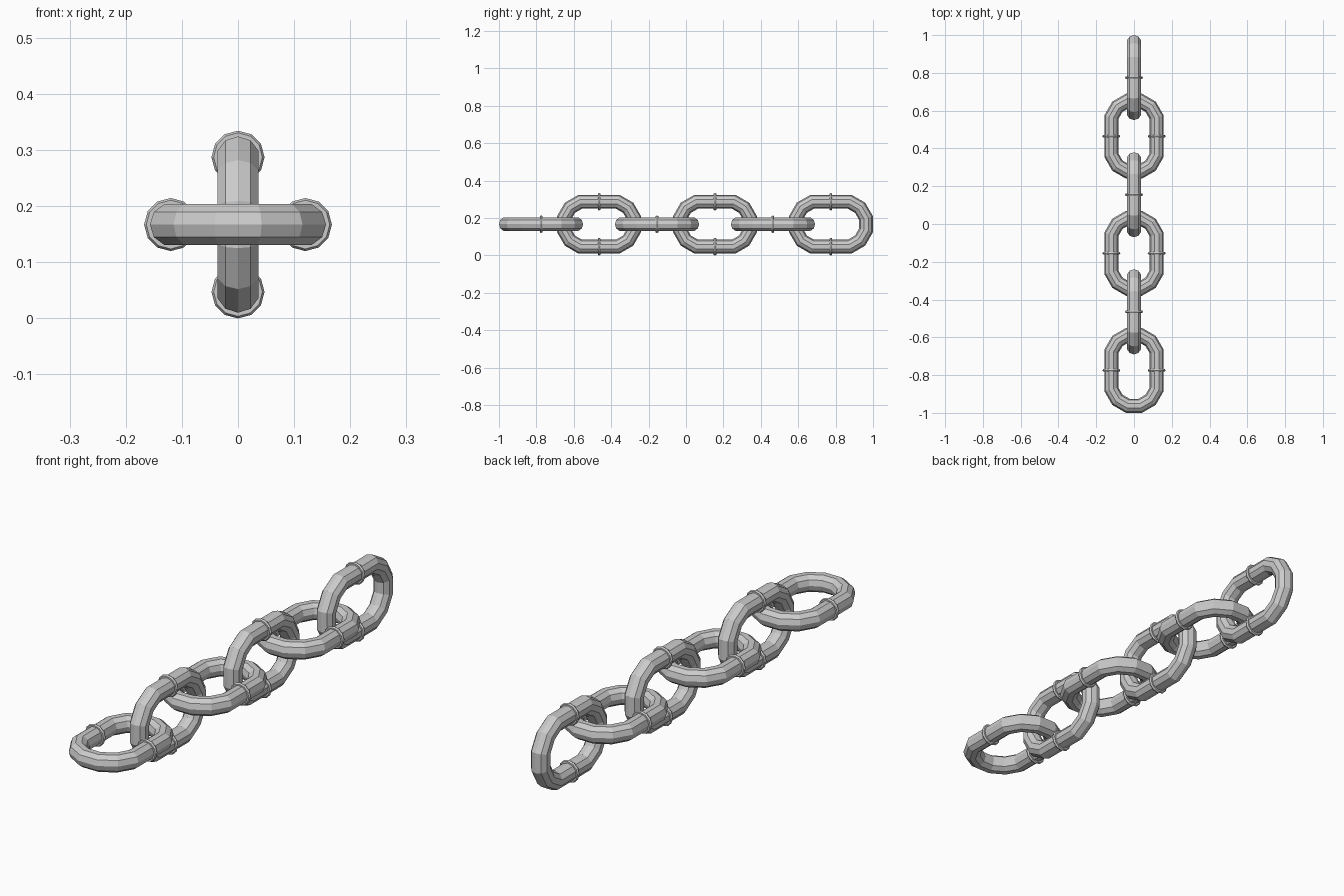
import bpy
from math import radians, copysign
from mathutils import Matrix

if "Cube" in bpy.data.objects:
    bpy.data.objects.remove(bpy.data.objects["Cube"])

HALF_W = 0.12      # centreline half width of a link
STRETCH = 0.068    # half length added between the two rounded ends
MID_Z = 0.167
PITCH = 0.31


def torus(name, major, minor, n_major, n_minor):
    bpy.ops.mesh.primitive_torus_add(major_radius=major, minor_radius=minor,
                                     major_segments=n_major, minor_segments=n_minor)
    obj = bpy.context.object
    obj.name = name
    return obj


def place(obj, y, roll):
    obj.data.transform(Matrix.Translation((0, y, MID_Z)) @ Matrix.Rotation(roll, 4, 'Y'))


for i in range(6):
    y = (i - 2.5) * PITCH
    roll = radians(90) if i % 2 else 0.0

    # Link: twelve-sided ring pulled apart into an oblong
    link = torus(f"chain_link_{i + 1}", HALF_W / 0.9659, 0.0383, 12, 10)
    link.data.transform(Matrix.Rotation(radians(15), 4, 'Z'))
    for v in link.data.vertices:
        v.co.y += copysign(STRETCH, v.co.y)
    place(link, y, roll)

    # Thin weld bands around both straight sides
    for side, label in ((-1, "a"), (1, "b")):
        band = torus(f"weld_band_{i + 1}{label}", 0.0395, 0.0078, 12, 6)
        band.data.transform(Matrix.Translation((side * HALF_W, 0, 0))
                            @ Matrix.Rotation(radians(90), 4, 'X'))
        place(band, y, roll)
